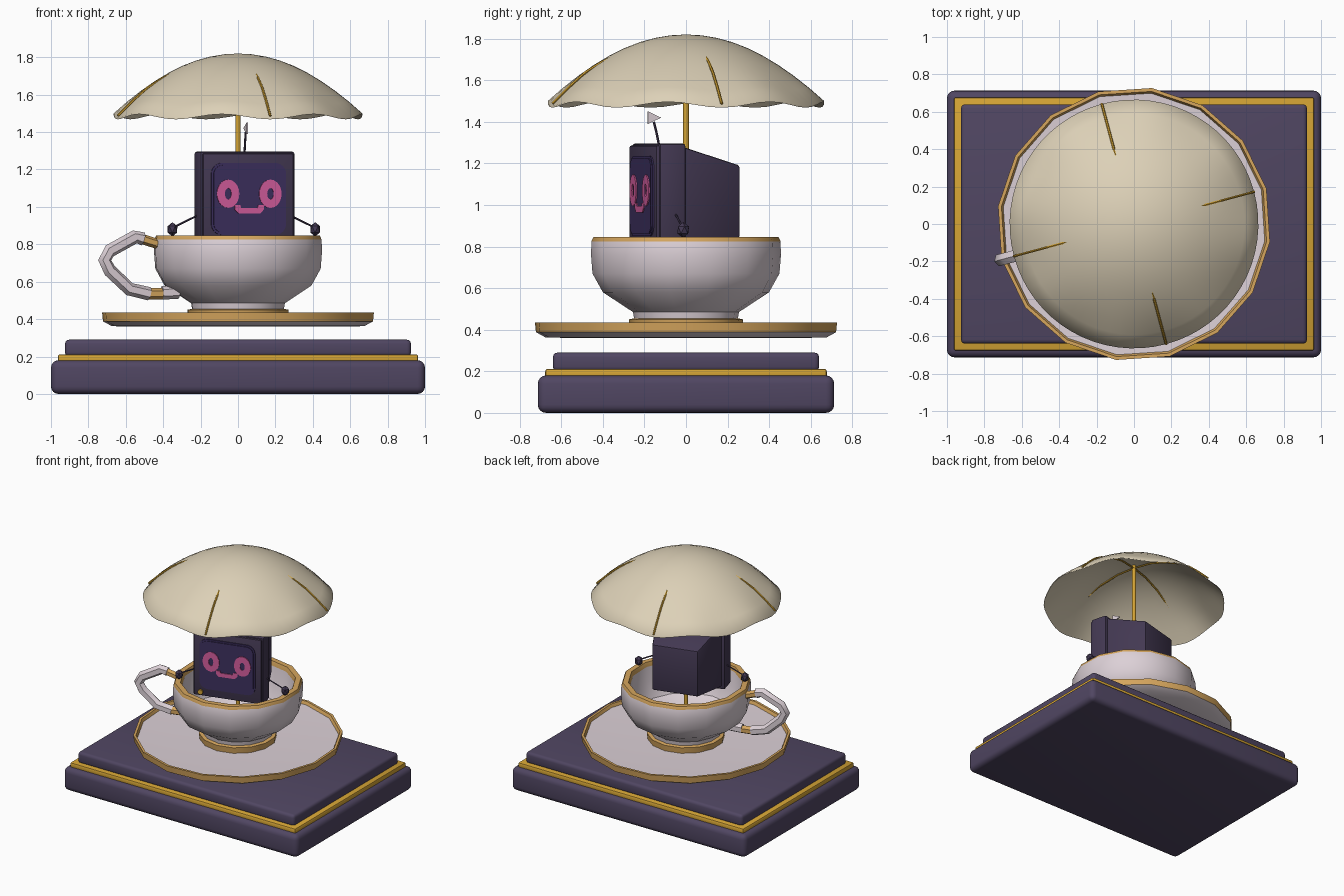
import bpy, bmesh, math
from mathutils import Vector, Matrix

if "Cube" in bpy.data.objects:
    bpy.data.objects.remove(bpy.data.objects["Cube"])

TURN = math.radians(15)   # everything above the plinth is turned by this yaw


def material(name, r, g, b):
    m = bpy.data.materials.new(name)
    m.diffuse_color = (r, g, b, 1)
    m.use_nodes = True
    m.node_tree.nodes["Principled BSDF"].inputs["Base Color"].default_value = m.diffuse_color
    return m


plum = material("plum", .080, .061, .122)
casing = material("dark_casing", .056, .040, .085)
glass = material("screen_violet", .046, .029, .112)
gold = material("gold", .66, .37, .035)
gilt = material("pale_gilt", .67, .38, .11)
china = material("porcelain", .72, .635, .68)
cream = material("cream_cloth", .72, .635, .475)
pink = material("pink", .66, .11, .34)


def finish(name, bm, mats, turn=TURN, angle=35):
    bmesh.ops.recalc_face_normals(bm, faces=bm.faces)
    me = bpy.data.meshes.new(name)
    bm.to_mesh(me)
    bm.free()
    ob = bpy.data.objects.new(name, me)
    bpy.context.collection.objects.link(ob)
    for m in mats:
        me.materials.append(m)
    ob.rotation_euler.z = turn
    bpy.ops.object.select_all(action='DESELECT')
    ob.select_set(True)
    bpy.context.view_layer.objects.active = ob
    bpy.ops.object.shade_smooth_by_angle(angle=math.radians(angle))
    return ob


def box(name, lo, hi, mat, bevel=0, segs=3, turn=TURN, back=None):
    """Box from lo to hi; back = (half width, low z, high z) of the rear face."""
    bm = bmesh.new()
    bmesh.ops.create_cube(bm, size=1)
    lo, hi = Vector(lo), Vector(hi)
    for v in bm.verts:
        rear, up, side = v.co.y > 0, v.co.z > 0, 1 if v.co.x > 0 else -1
        v.co = Vector((lo[i] if v.co[i] < 0 else hi[i] for i in range(3)))
        if back and rear:
            v.co.x, v.co.z = side * back[0], back[2] if up else back[1]
    if bevel:
        bmesh.ops.bevel(bm, geom=bm.edges[:], offset=bevel, segments=segs,
                        profile=.5, affect='EDGES')
    return finish(name, bm, [mat], turn)


def lathe(name, profile, mats, bands, sides, shape=None, angle=35):
    """Spin (r, z) points; bands gives the material index of each segment."""
    bm = bmesh.new()
    rings = []
    for r, z in profile:
        if r == 0:
            rings.append([bm.verts.new((0, 0, z))] * sides)
            continue
        ring = []
        for k in range(sides):
            a = 2 * math.pi * k / sides
            dz = shape(r, a) if shape else 0
            ring.append(bm.verts.new((r * math.cos(a), r * math.sin(a), z + dz)))
        rings.append(ring)
    for a, b, m in zip(rings, rings[1:], bands):
        for k in range(sides):
            n = (k + 1) % sides
            loop = list(dict.fromkeys((a[k], a[n], b[n], b[k])))
            bm.faces.new(loop).material_index = m
    return finish(name, bm, mats, angle=angle)


def tube(name, path, radius, mat, sides=6):
    bm = bmesh.new()
    pts = [Vector(p) for p in path]
    rings = []
    for i, p in enumerate(pts):
        d = (pts[min(i + 1, len(pts) - 1)] - pts[max(i - 1, 0)]).normalized()
        ref = Vector((0, 1, 0)) if abs(d.y) < .9 else Vector((1, 0, 0))
        u = d.cross(ref).normalized()
        w = d.cross(u)
        rings.append([bm.verts.new(p + radius * (math.cos(t) * u + math.sin(t) * w))
                      for t in (2 * math.pi * k / sides for k in range(sides))])
    for a, b in zip(rings, rings[1:]):
        for k in range(sides):
            n = (k + 1) % sides
            bm.faces.new((a[k], a[n], b[n], b[k]))
    bm.faces.new(rings[0])
    bm.faces.new(rings[-1])
    return finish(name, bm, [mat], angle=50)


def plate(name, outline, y, thick, mat, hole=None):
    """Flat plate in the xz plane from an outline; hole is a matching inner loop."""
    bm = bmesh.new()
    n = len(outline)
    a = [bm.verts.new((x, y, z)) for x, z in outline]
    if hole:
        b = [bm.verts.new((x, y, z)) for x, z in hole]
        faces = [bm.faces.new((a[k], a[(k + 1) % n], b[(k + 1) % n], b[k])) for k in range(n)]
    else:
        faces = [bm.faces.new(a)]
    ext = bmesh.ops.extrude_face_region(bm, geom=faces, use_keep_orig=True)
    for v in ext['geom']:
        if isinstance(v, bmesh.types.BMVert):
            v.co.y += thick
    return finish(name, bm, [mat])


# Plinth: three stacked slabs
box("plinth_base", (-1, -.713, 0), (1, .713, .18), plum, .04, 4, 0)
box("plinth_trim", (-.963, -.677, .165), (.963, .677, .212), gold, .012, 2, 0)
box("plinth_top", (-.925, -.64, .2), (.925, .64, .29), plum, .022, 3, 0)

# Saucer with gilt edge band
lathe("saucer", [(0, .37), (.45, .36), (.68, .362), (.728, .388), (.733, .435),
                 (.715, .435), (.705, .412), (.45, .402), (0, .402)],
      [china, gilt], [0, 0, 0, 1, 1, 1, 0, 0], 16)

# Cup with gilt foot and rim
lathe("cup", [(0, .405), (.27, .405), (.275, .45), (.25, .455), (.255, .485), (.40, .58),
              (.45, .67), (.457, .76), (.455, .825), (.445, .847), (.405, .847), (.395, .815),
              (.39, .70), (.34, .59), (.2, .52), (0, .51)],
      [china, gilt], [1, 1, 1, 0, 0, 0, 0, 0, 1, 1, 1, 0, 0, 0, 0], 14)

# Cup handle with gilt joints
tube("cup_handle", [(-.525, 0, .828), (-.57, 0, .84), (-.71, 0, .765), (-.738, 0, .715),
                    (-.71, 0, .66), (-.60, 0, .56), (-.49, 0, .535)], .036, china)
tube("handle_joint_top", [(-.44, 0, .80), (-.53, 0, .828)], .027, gilt)
tube("handle_joint_bottom", [(-.41, 0, .535), (-.50, 0, .535)], .03, gilt)
tube("handle_root", [(-.33, 0, .545), (-.42, 0, .54)], .036, china)

# Monitor casing, front bezel and tapered tube housing
box("monitor_front", (-.262, -.20, .78), (.262, -.07, 1.295), casing, .012, 2)
box("monitor_bezel", (-.25, -.215, .79), (.25, -.19, 1.285), casing, .006, 2)
box("monitor_back", (-.243, -.08, .80), (.243, .224, 1.28), casing, .012, 2,
    back=(.17, .84, 1.19))


# Screen: rounded outline with a softened edge
def rounded(hw, lo, hi, rad, n=6):
    cz, hh = (lo + hi) / 2, (hi - lo) / 2
    pts = []
    for q, (sx, sz) in enumerate(((1, 1), (-1, 1), (-1, -1), (1, -1))):
        for k in range(n + 1):
            t = math.pi / 2 * (q + k / n)
            pts.append((sx * (hw - rad) + rad * math.cos(t),
                        cz + sz * (hh - rad) + rad * math.sin(t)))
    return pts


plate("screen_surround", rounded(.207, .85, 1.235, .06), -.222, .02, glass)
plate("screen", rounded(.195, .862, 1.223, .05), -.228, .02, glass)


# Pixel-like face: ring eyes and a smile
def oval(cx, cz, rx, rz, n=20):
    return [(cx + rx * math.cos(2 * math.pi * k / n), cz + rz * math.sin(2 * math.pi * k / n))
            for k in range(n)]


for side, label in ((-1, "left"), (1, "right")):
    plate(label + "_eye", oval(side * .117, 1.07, .062, .076), -.234, .008, pink,
          oval(side * .117, 1.07, .018, .03))
plate("mouth", [(-.08, 1.01), (-.08, .985), (-.06, .965), (.06, .965), (.08, .985),
                (.08, 1.01), (.05, 1.01), (.045, .995), (-.045, .995), (-.05, 1.01)],
      -.234, .008, pink)

# Bezel knob
plate("knob", oval(-.2, .82, .02, .02, 8), -.228, .02, gold)

# Arms and hands gripping the cup rim
for side, label in ((-1, "left"), (1, "right")):
    tube(label + "_arm", [(side * .255, -.12, .955), (side * .39, -.12, .89)], .005, casing)
    bm = bmesh.new()
    bmesh.ops.create_icosphere(bm, subdivisions=1, radius=1, matrix=Matrix.Translation(
        (side * .395, -.12, .88)) @ Matrix.Diagonal((.03, .032, .038, 1)))
    finish(label + "_hand", bm, [casing], angle=20)

# Antenna with pennant
tube("antenna", [(0, -.135, 1.29), (0, -.145, 1.34), (0, -.16, 1.40)], .006, casing)
bm = bmesh.new()
front = [bm.verts.new((x, y, z)) for x in (-.004, .004)
         for y, z in ((-.19, 1.45), (-.19, 1.39), (-.125, 1.42))]
bm.faces.new(front[:3])
bm.faces.new(front[3:])
for k in range(3):
    n = (k + 1) % 3
    bm.faces.new((front[k], front[n], front[n + 3], front[k + 3]))
finish("pennant", bm, [china])


# Parasol: scalloped canopy, pole and four ribs
def dome(r):
    return 1.82 - .33 * (r / .665) ** 2


def scallop(r, a):
    return -.014 * math.cos(8 * a) * max(0, (r - .4) / .265) ** 2


radii = [.665 * k / 9 for k in range(10)]
top = [(r, dome(r)) for r in radii]
under = [(r, dome(r) - .008) for r in reversed(radii)]
lathe("canopy", top + under, [cream], [0] * 19, 64, scallop, angle=60)
tube("parasol_pole", [(0, 0, .50), (0, 0, 1.815)], .014, gold, 10)
for k in range(4):
    c, s = math.cos(k * math.pi / 2), math.sin(k * math.pi / 2)
    path = [(r * c, r * s, z) for r, z in ((.01, 1.79), (.15, 1.782), (.3, 1.742), (.42, 1.687),
                                           (.5, 1.638), (.58, 1.57), (.665, 1.488))]
    tube("rib_%d" % (k + 1), path, .007, gold)
